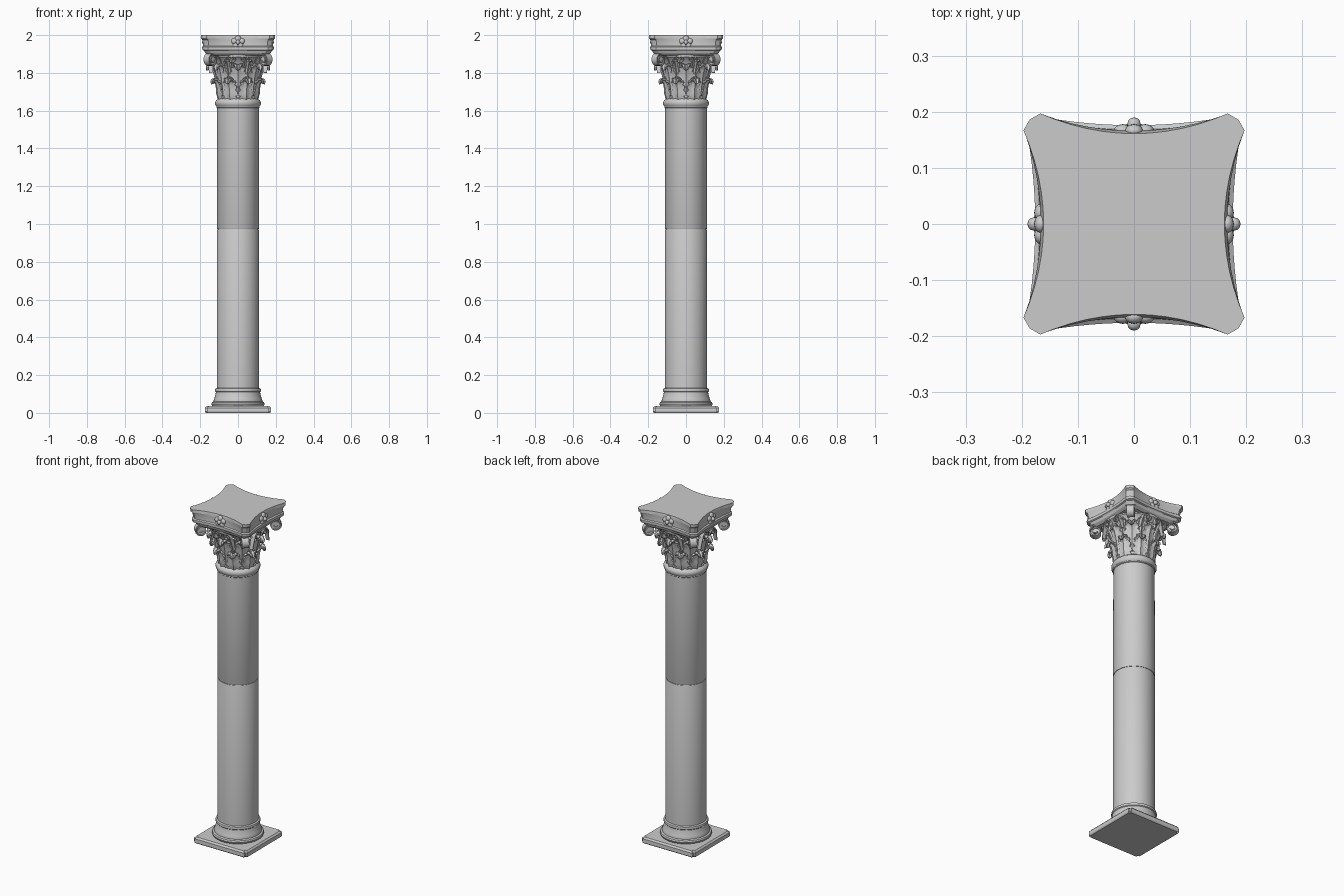
import bpy, bmesh
from math import pi, sin, cos, radians
from mathutils import Matrix, Vector

cube = bpy.data.objects.get("Cube")
if cube:
    bpy.data.objects.remove(cube, do_unlink=True)

stone = bpy.data.materials.new("grey_stone")
stone.use_nodes = True
colour = (0.6, 0.6, 0.6, 1)
stone.diffuse_color = colour
stone.node_tree.nodes["Principled BSDF"].inputs["Base Color"].default_value = colour


def finish(name, bm, angle=35):
    bmesh.ops.recalc_face_normals(bm, faces=bm.faces)
    mesh = bpy.data.meshes.new(name)
    bm.to_mesh(mesh)
    bm.free()
    mesh.materials.append(stone)
    ob = bpy.data.objects.new(name, mesh)
    bpy.context.collection.objects.link(ob)
    bpy.ops.object.select_all(action="DESELECT")
    ob.select_set(True)
    bpy.context.view_layer.objects.active = ob
    bpy.ops.object.shade_smooth_by_angle(angle=radians(angle))
    return ob


def loft(bm, loops, closed_ends=True):
    rings = [[bm.verts.new(p) for p in loop] for loop in loops]
    n = len(rings[0])
    for a, b in zip(rings, rings[1:]):
        for i in range(n):
            j = (i + 1) % n
            bm.faces.new((a[i], a[j], b[j], b[i]))
    if closed_ends:
        bm.faces.new(rings[0][::-1])
        bm.faces.new(rings[-1])


def lathe(name, profile, sides=48):
    bm = bmesh.new()
    turn = [2 * pi * i / sides for i in range(sides)]
    loft(bm, [[(r * cos(a), r * sin(a), z) for a in turn] for r, z in profile])
    return finish(name, bm)


def band(bm, path, matrix, thick=0.006, rib=0.0, bend=0.0):
    """Sweep a strip along (u, z, half width) points; it can bend around the column."""
    loops = []
    for i, (u, z, w) in enumerate(path):
        a, b = path[max(i - 1, 0)], path[min(i + 1, len(path) - 1)]
        t = Vector((b[0] - a[0], b[1] - a[1])).normalized()
        front, back = [], []
        for k in (-1, -0.5, 0, 0.5, 1):
            d = -bend * (k * w) ** 2
            d += rib if k == 0 else (-rib if abs(k) == 0.5 else 0)
            for side, off in ((front, d), (back, d - thick)):
                side.append(matrix @ Vector((u + t.y * off, k * w, z - t.x * off)))
        loops.append(front + back[::-1])
    loft(bm, loops)


def resample(path, count):
    """Spread points along the path and scallop the width into lobes."""
    out = []
    for i in range(count):
        s = i / (count - 1) * (len(path) - 1)
        j = min(int(s), len(path) - 2)
        u, z, w = (a + (b - a) * (s - j) for a, b in zip(path[j], path[j + 1]))
        out.append((u, z, w * (0.78 if i % 3 == 2 else 1)))
    return out


def spiral(cx, cz, r0, r1, start, turns, w, count=30):
    pts = []
    for i in range(count):
        f = i / (count - 1)
        r, a = r0 + (r1 - r0) * f, radians(start) - 2 * pi * turns * f
        pts.append((cx + r * cos(a), cz + r * sin(a), w))
    return pts


def spin(angle):
    return Matrix.Rotation(angle, 4, "Z")


# Square plinth
bm = bmesh.new()
loft(bm, [[(sx * h, sy * h, z) for sx, sy in ((-1, -1), (1, -1), (1, 1), (-1, 1))]
          for z, h in ((0, 0.171), (0.006, 0.175), (0.028, 0.174), (0.036, 0.166))])
upright = [e for e in bm.edges if abs(e.verts[0].co.z - e.verts[1].co.z) > 0.001]
bmesh.ops.bevel(bm, geom=upright, offset=0.01, segments=2, affect="EDGES")
finish("plinth", bm, 25)

# Round base mouldings
lathe("base_moulding", [
    (0.13, 0.03), (0.138, 0.038), (0.141, 0.047), (0.138, 0.056), (0.129, 0.06),
    (0.129, 0.066), (0.126, 0.075), (0.12, 0.092), (0.117, 0.11), (0.121, 0.114),
    (0.122, 0.121), (0.12, 0.128), (0.112, 0.132)])

# Two shaft drums with a fine joint between them
lathe("lower_shaft", [(0.112, 0.125), (0.112, 0.965), (0.11, 0.97)])
lathe("shaft_joint", [(0.107, 0.96), (0.107, 0.985)])
lathe("upper_shaft", [(0.11, 0.974), (0.112, 0.979), (0.11, 1.625)])

# Neck ring and flared bell of the capital
lathe("neck_ring", [
    (0.109, 1.612), (0.114, 1.616), (0.114, 1.622), (0.117, 1.626), (0.121, 1.635),
    (0.121, 1.645), (0.117, 1.654), (0.112, 1.658), (0.105, 1.664)])
lathe("capital_bell", [
    (0.104, 1.65), (0.106, 1.72), (0.113, 1.79), (0.126, 1.84), (0.144, 1.875),
    (0.156, 1.885), (0.158, 1.9)])

# Two rows of curling leaves
lower = [(0.106, 1.655, 0.034), (0.114, 1.685, 0.043), (0.117, 1.72, 0.038),
         (0.123, 1.745, 0.036), (0.134, 1.76, 0.026), (0.141, 1.753, 0.016),
         (0.139, 1.742, 0.006)]
upper = [(0.106, 1.68, 0.022), (0.115, 1.74, 0.036), (0.123, 1.785, 0.042),
         (0.133, 1.82, 0.038), (0.147, 1.837, 0.027), (0.157, 1.828, 0.016),
         (0.154, 1.815, 0.006)]
for name, path, shift in (("lower_leaves", lower, pi / 8), ("upper_leaves", upper, 0)):
    bm = bmesh.new()
    for i in range(8):
        band(bm, resample(path, 19), spin(shift + i * pi / 4), 0.01, 0.004, 4)
    finish(name, bm, 30)

# Slim stalks between the upper leaves
bm = bmesh.new()
for i in range(8):
    stalk = [(0.11, 1.74, 0.008), (0.12, 1.79, 0.012), (0.134, 1.83, 0.018),
             (0.148, 1.855, 0.024), (0.158, 1.862, 0.014)]
    band(bm, resample(stalk, 10), spin(pi / 8 + i * pi / 4), 0.01, 0.003, 4)
finish("stalks", bm, 30)

# Corner volutes
bm = bmesh.new()
stem = [(0.115, 1.78, 0.012), (0.132, 1.83, 0.015), (0.155, 1.87, 0.018),
        (0.174, 1.892, 0.02)]
for i in range(4):
    m = spin(pi / 4 + i * pi / 2)
    band(bm, stem + spiral(0.204, 1.868, 0.033, 0.007, 110, 1.75, 0.02), m)
    hub = m @ Matrix.Translation((0.204, 0, 1.868)) @ Matrix.Rotation(pi / 2, 4, "X")
    bmesh.ops.create_cone(bm, cap_ends=True, segments=20, radius1=0.025,
                          radius2=0.025, depth=0.026, matrix=hub)
finish("corner_volutes", bm)

# Paired small scrolls on each face
bm = bmesh.new()
scroll = [(0.078, 1.8, 0.01), (0.07, 1.835, 0.012), (0.06, 1.868, 0.014)]
curl = [(0.068 - u, z, w) for u, z, w in
        spiral(0.034, 1.87, 0.024, 0.005, 165, 1.5, 0.014, 22)]
for i in range(4):
    m = spin(i * pi / 2) @ Matrix.Translation((0, -0.144, 0))
    for side in (-1, 1):
        band(bm, [(side * u, z, w) for u, z, w in scroll + curl], m, 0.005)
finish("face_scrolls", bm)


# Concave-sided abacus built from stacked outlines
def outline(z, corner, middle):
    pts, end = [], corner - 0.03
    for q in range(4):
        for i in range(13):
            x = end * (i / 6 - 1)
            y = -(middle + (corner - middle) * abs(x / end) ** 2)
            pts.append(spin(q * pi / 2) @ Vector((x, y, z)))
        c = corner - 0.011
        pts.append(spin(q * pi / 2) @ Vector((c, -c, z)))
    return pts


bm = bmesh.new()
loft(bm, [outline(*row) for row in (
    (1.892, 0.155, 0.15), (1.903, 0.172, 0.164), (1.918, 0.18, 0.17),
    (1.922, 0.189, 0.176), (1.938, 0.19, 0.176), (1.943, 0.184, 0.168),
    (1.975, 0.189, 0.165), (1.983, 0.196, 0.166), (2.0, 0.197, 0.161))])
finish("abacus", bm, 25)

# Rosette on the middle of each abacus side
bm = bmesh.new()
for i in range(4):
    m = spin(i * pi / 2) @ Matrix.Translation((0, -0.166, 1.962))
    flat = Matrix.Diagonal((1, 0.75, 1, 1))
    bmesh.ops.create_uvsphere(bm, u_segments=12, v_segments=8, radius=0.012,
                              matrix=m @ Matrix.Translation((0, -0.012, 0)))
    for k in range(5):
        a = pi / 2 + k * 2 * pi / 5
        spot = Matrix.Translation((0.021 * cos(a), 0, 0.019 * sin(a)))
        bmesh.ops.create_uvsphere(bm, u_segments=12, v_segments=8, radius=0.016,
                                  matrix=m @ spot @ flat)
finish("rosettes", bm)
